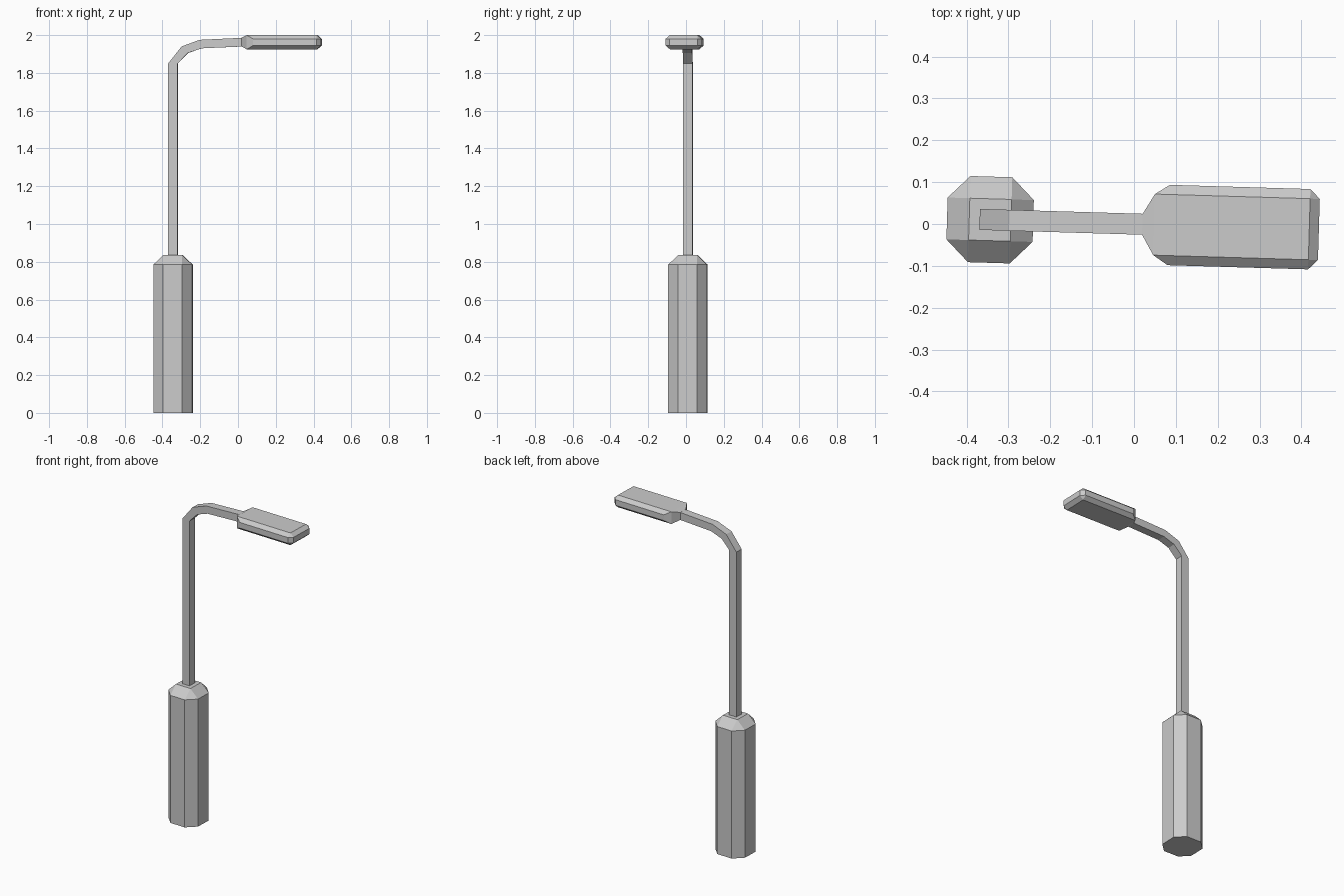
import bpy, bmesh, math
from mathutils import Matrix

if "Cube" in bpy.data.objects:
    bpy.data.objects.remove(bpy.data.objects["Cube"])

TURN = Matrix.Rotation(math.radians(-1.7), 4, 'Z')  # whole lamp is turned slightly


def finish(bm, name):
    bmesh.ops.recalc_face_normals(bm, faces=bm.faces)
    bm.transform(TURN)
    mesh = bpy.data.meshes.new(name)
    bm.to_mesh(mesh)
    bm.free()
    bpy.context.collection.objects.link(bpy.data.objects.new(name, mesh))


def hull(name, points):
    """Convex faceted solid, flat regions merged to clean faces."""
    bm = bmesh.new()
    for p in points:
        bm.verts.new(p)
    bmesh.ops.convex_hull(bm, input=bm.verts[:])
    bmesh.ops.dissolve_limit(bm, angle_limit=0.01, verts=bm.verts[:], edges=bm.edges[:])
    finish(bm, name)


def rect(x, w, zs):
    return [(x, s * w, z) for s in (-1, 1) for z in zs]


# Base: square post with chamfered corners and top
CX, R, F = -0.344, 0.103, 0.05
base = []
for sx in (-1, 1):
    for sy in (-1, 1):
        for z in (0, 0.785):
            base += [(CX + sx * R, sy * F, z), (CX + sx * F, sy * R, z)]
        base.append((CX + sx * F, sy * F, 0.835))
hull("base", base)

# Pole and arm: square tube swept through (outer, inner) profile pairs
pairs = [((-0.369, 0.82), (-0.319, 0.82)),
         ((-0.369, 1.85), (-0.319, 1.85)),
         ((-0.298, 1.94), (-0.265, 1.905)),
         ((-0.203, 1.975), (-0.193, 1.93)),
         ((0.03, 1.986), (0.03, 1.940))]
bm = bmesh.new()
rings = []
for (ox, oz), (ix, iz) in pairs:
    rings.append([bm.verts.new(p) for p in
                  ((ox, -0.025, oz), (ox, 0.025, oz), (ix, 0.025, iz), (ix, -0.025, iz))])
for a, b in zip(rings, rings[1:]):
    for i in range(4):
        j = (i + 1) % 4
        bm.faces.new((a[i], a[j], b[j], b[i]))
bm.faces.new(rings[0])
bm.faces.new(rings[-1])
finish(bm, "pole_arm")

# Lamp head: flared neck into a chamfered flat box
outer, inner = (1.925, 2.0), (1.945, 1.98)
hull("lamp_head",
     rect(0.02, 0.025, (1.94, 1.986)) + rect(0.048, 0.073, outer)
     + rect(0.083, 0.096, inner) + rect(0.419, 0.096, inner)
     + rect(0.419, 0.073, outer) + rect(0.442, 0.073, inner))
